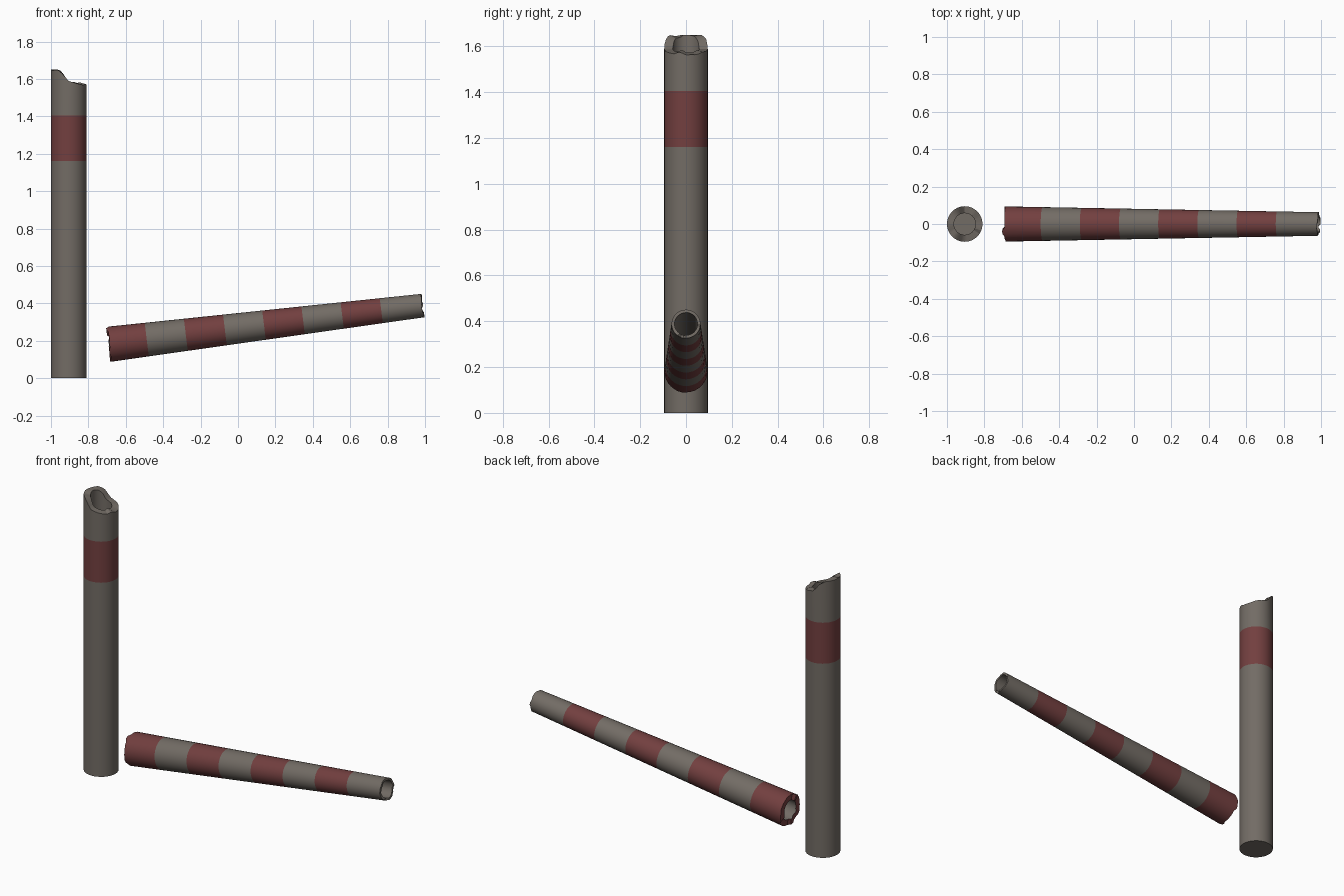
import bpy, bmesh, math, random
from mathutils import Vector

if "Cube" in bpy.data.objects:
    bpy.data.objects.remove(bpy.data.objects["Cube"])

random.seed(4)
SEG = 32


def material(name, col):
    m = bpy.data.materials.new(name)
    m.diffuse_color = (*col, 1)
    m.use_nodes = True
    m.node_tree.nodes["Principled BSDF"].inputs["Base Color"].default_value = m.diffuse_color
    return m


MATS = [material("weathered_grey", (0.17, 0.15, 0.13)),
        material("faded_red", (0.17, 0.05, 0.05))]


def lerp_profile(pts, v):
    # piecewise linear interpolation
    if v <= pts[0][0]:
        return pts[0][1]
    for (a, p), (b, q) in zip(pts, pts[1:]):
        if v <= b:
            return p + (q - p) * (v - a) / (b - a)
    return pts[-1][1]


def lathe(name, rings, mats, caps):
    """rings: (radius, height function of x and segment); mats: colour per strip."""
    bm = bmesh.new()
    loops = []
    for r, h in rings:
        loop = []
        for i in range(SEG):
            a = 2 * math.pi * i / SEG
            x, y = r * math.cos(a), r * math.sin(a)
            loop.append(bm.verts.new((x, y, h(x, i))))
        loops.append(loop)
    pairs = list(zip(loops, loops[1:]))
    if not caps:
        pairs.append((loops[-1], loops[0]))
    for (lo, hi), m in zip(pairs, mats):
        for i in range(SEG):
            j = (i + 1) % SEG
            bm.faces.new((lo[i], lo[j], hi[j], hi[i])).material_index = m
    if caps:
        bm.faces.new(loops[0][::-1])
        bm.faces.new(loops[-1])
    bmesh.ops.recalc_face_normals(bm, faces=bm.faces)
    me = bpy.data.meshes.new(name)
    bm.to_mesh(me)
    bm.free()
    for m in MATS:
        me.materials.append(m)
    ob = bpy.data.objects.new(name, me)
    bpy.context.collection.objects.link(ob)
    bpy.ops.object.select_all(action='DESELECT')
    ob.select_set(True)
    bpy.context.view_layer.objects.active = ob
    bpy.ops.object.shade_smooth_by_angle(angle=math.radians(30))
    return ob


def flat(z):
    return lambda x, i: z


def chips(amount):
    # jagged offsets, held for two segments at a time
    vals = [random.uniform(-amount, amount) for _ in range(SEG // 2)]
    return [vals[i // 2] for i in range(SEG)]


# standing stump with a splintered hollow top
break_line = [(-0.095, 1.65), (-0.06, 1.648), (-0.028, 1.628),
              (-0.008, 1.595), (0.095, 1.566)]
nicks = chips(0.006)
rim = lambda x, i: min(1.65, lerp_profile(break_line, x) + nicks[i])
stump = lathe("standing_stump",
              [(0.095, flat(0)), (0.095, flat(1.16)), (0.095, flat(1.405)),
               (0.095, rim), (0.058, rim), (0.058, flat(1.5))],
              [0, 1, 0, 0, 0], True)
stump.location = (-0.905, 0, 0)

# fallen tapered tube with eight bands
start, end = Vector((-0.687, 0, 0.182)), Vector((0.985, 0, 0.388))
length = (end - start).length
r0, r1 = 0.094, 0.063
near, far = chips(0.009), chips(0.006)
near_rim = lambda x, i: near[i]
far_rim = lambda x, i: length + far[i]
rings = [(r0, near_rim)]
for k in range(1, 8):
    t = k / 8 - 0.006
    rings.append((r0 + (r1 - r0) * t, flat(length * t)))
rings += [(r1, far_rim), (0.05, far_rim), (0.058, near_rim)]
tube = lathe("fallen_tube", rings, [1, 0] * 4 + [0, 0, 1], False)
tube.location = start
tube.rotation_euler = (0, math.acos((end - start).z / length), 0)
